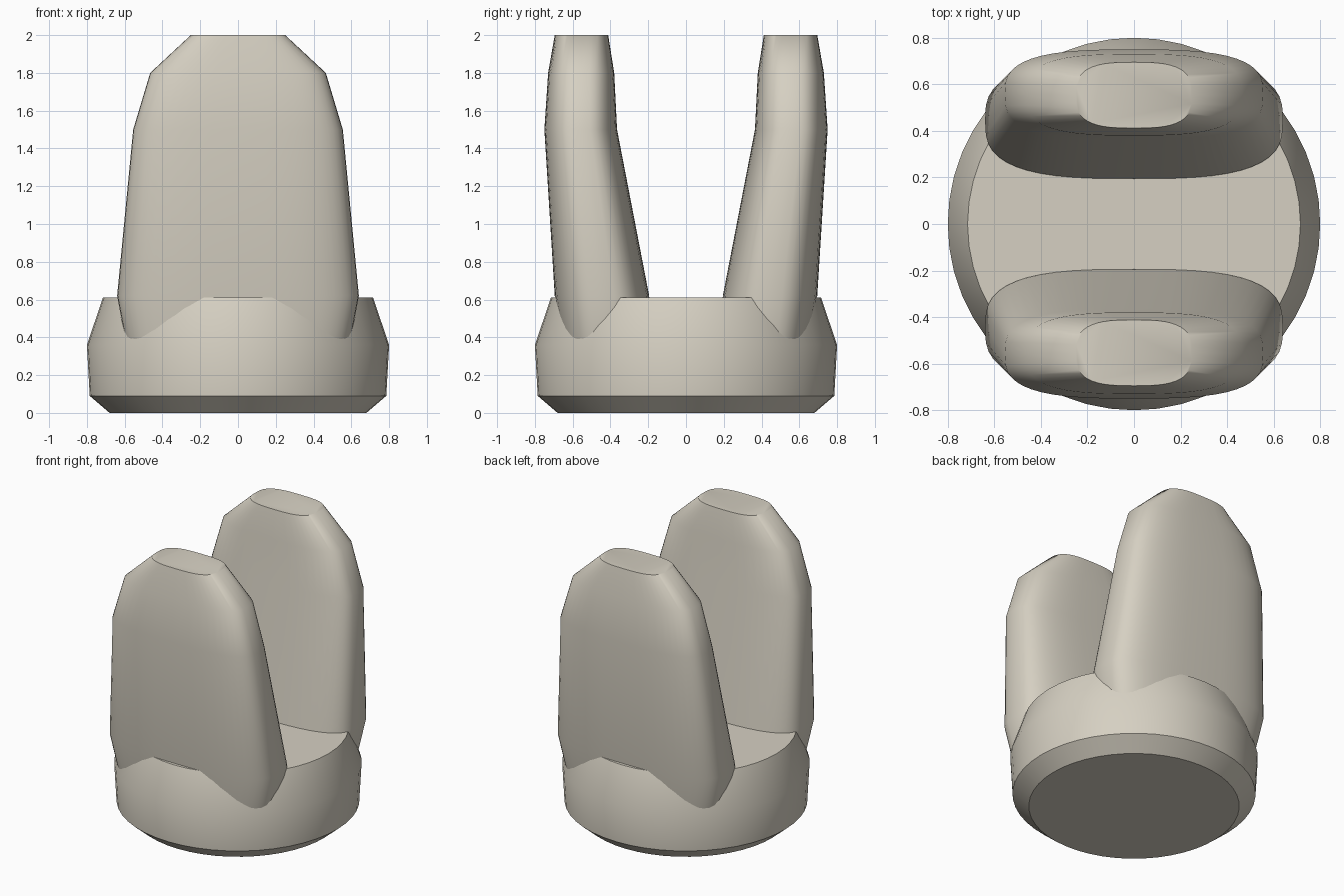
import bpy, bmesh
from math import sin, cos, pi, copysign, radians

cube = bpy.data.objects.get("Cube")
if cube:
    bpy.data.objects.remove(cube)

# Single material
ivory = bpy.data.materials.new("warm_ivory")
colour = (0.67, 0.63, 0.54, 1)
ivory.use_nodes = True
ivory.diffuse_color = colour
ivory.node_tree.nodes["Principled BSDF"].inputs["Base Color"].default_value = colour


def ring(z, half_x, half_y, centre_y=0, power=2, count=48):
    """Closed superellipse cross-section; power 2 is a plain ellipse."""
    points = []
    for i in range(count):
        c, s = cos(2 * pi * i / count), sin(2 * pi * i / count)
        points.append((half_x * copysign(abs(c) ** (2 / power), c),
                       centre_y + half_y * copysign(abs(s) ** (2 / power), s), z))
    return points


def loft(name, rings, angle):
    """Skin the rings from bottom to top and cap both ends."""
    bm = bmesh.new()
    loops = [[bm.verts.new(p) for p in r] for r in rings]
    n = len(loops[0])
    for low, high in zip(loops, loops[1:]):
        for i in range(n):
            j = (i + 1) % n
            bm.faces.new((low[i], low[j], high[j], high[i]))
    bm.faces.new(loops[0][::-1])
    bm.faces.new(loops[-1])
    bmesh.ops.recalc_face_normals(bm, faces=bm.faces)
    mesh = bpy.data.meshes.new(name)
    bm.to_mesh(mesh)
    bm.free()
    mesh.materials.append(ivory)
    obj = bpy.data.objects.new(name, mesh)
    bpy.context.collection.objects.link(obj)
    bpy.ops.object.select_all(action="DESELECT")
    obj.select_set(True)
    bpy.context.view_layer.objects.active = obj
    bpy.ops.object.shade_smooth_by_angle(angle=radians(angle))
    return obj


# Round base with chamfered foot and sloping shoulder: (height, radius)
base_profile = [(0, 0.68), (0.09, 0.785), (0.36, 0.80), (0.61, 0.715)]
loft("base", [ring(z, r, r) for z, r in base_profile], 30)

# Two upright prongs: (height, half width, inner depth, outer depth)
prong_sections = [(0.38, 0.595, 0.18, 0.66), (0.62, 0.64, 0.195, 0.695),
                  (1.5, 0.555, 0.365, 0.75), (1.8, 0.465, 0.38, 0.73),
                  (2.0, 0.25, 0.412, 0.695)]
for name, side in (("front_prong", -1), ("back_prong", 1)):
    loft(name, [ring(z, w, (outer - inner) / 2, side * (inner + outer) / 2, 3)
                for z, w, inner, outer in prong_sections], 50)
